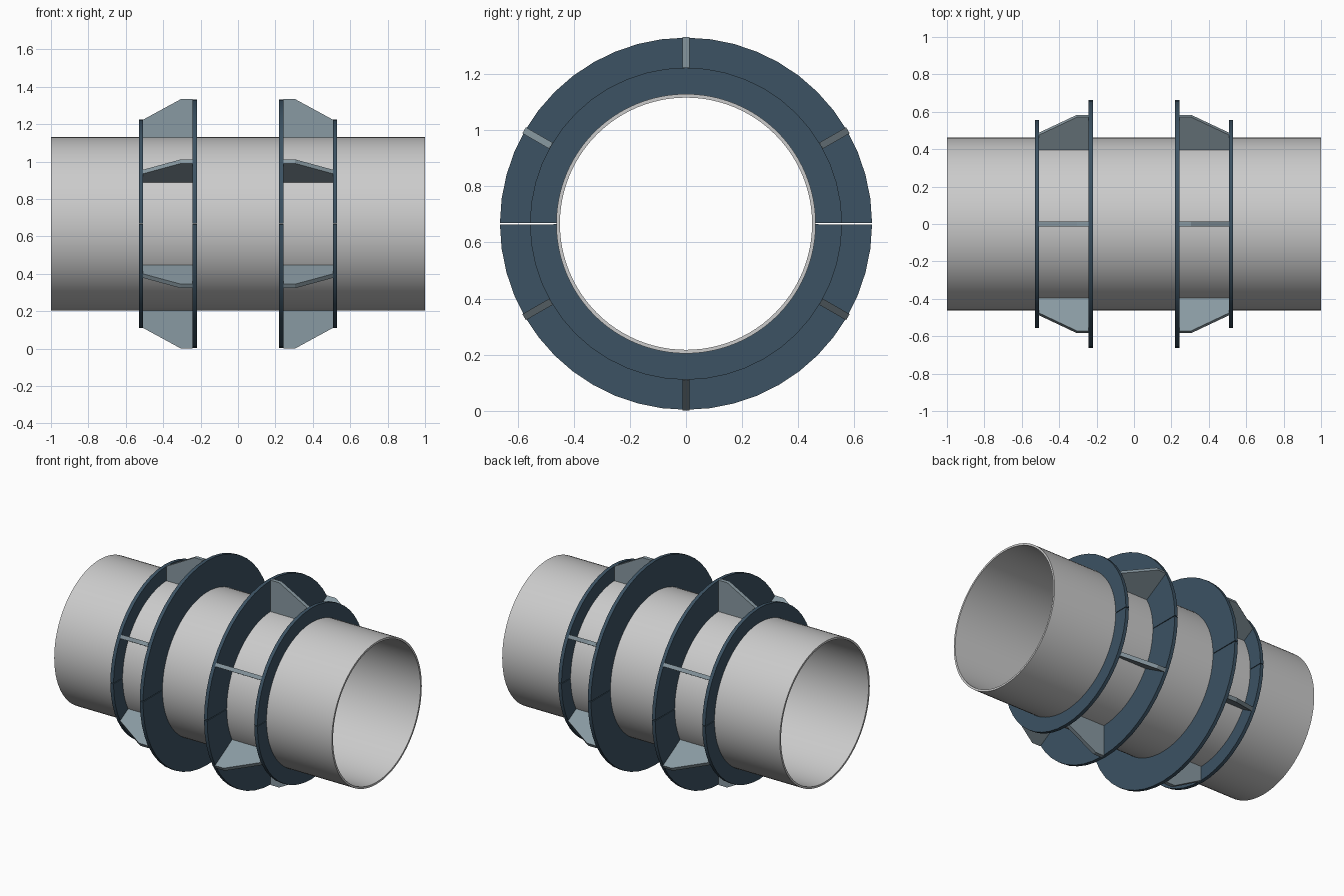
import bpy, math
from mathutils import Matrix

if "Cube" in bpy.data.objects:
    bpy.data.objects.remove(bpy.data.objects["Cube"])

CZ = 0.667           # pipe axis height
R_PIPE, R_BIG, R_SMALL = 0.463, 0.664, 0.557


def material(name, rgb):
    m = bpy.data.materials.new(name)
    m.diffuse_color = (*rgb, 1)
    m.use_nodes = True
    m.node_tree.nodes["Principled BSDF"].inputs["Base Color"].default_value = m.diffuse_color
    return m


ring_mat = material("dark_blue_steel", (0.045, 0.085, 0.125))
rib_mat = material("blue_grey_steel", (0.25, 0.32, 0.36))


def make_object(name, verts, faces, mat=None, smooth=True):
    me = bpy.data.meshes.new(name)
    me.from_pydata(verts, [], faces)
    ob = bpy.data.objects.new(name, me)
    bpy.context.collection.objects.link(ob)
    ob.location.z = CZ
    if mat:
        me.materials.append(mat)
    if smooth:
        bpy.ops.object.select_all(action='DESELECT')
        ob.select_set(True)
        bpy.context.view_layer.objects.active = ob
        bpy.ops.object.shade_smooth_by_angle(angle=math.radians(30))
    return ob


def sweep(name, x0, x1, r0, r1, start, end, seg, mat=None):
    """Rectangular section swept round the x axis, closed if a full turn."""
    full = end - start > 2 * math.pi - 1e-6
    n = seg if full else seg + 1
    verts, faces = [], []
    for i in range(n):
        a = start + (end - start) * i / seg
        for x, r in ((x0, r0), (x1, r0), (x1, r1), (x0, r1)):
            verts.append((x, r * math.cos(a), r * math.sin(a)))
    for i in range(seg):
        j = (i + 1) % n
        for k in range(4):
            l = (k + 1) % 4
            faces.append((4 * i + k, 4 * i + l, 4 * j + l, 4 * j + k))
    if not full:
        e = 4 * seg
        faces += [(3, 2, 1, 0), (e, e + 1, e + 2, e + 3)]
    return make_object(name, verts, faces, mat)


def gusset(name, side, angle):
    """Tapered rib plate between the two collars on one side."""
    profile = [(0.243, R_PIPE - 0.006), (0.507, R_PIPE - 0.006),
               (0.507, R_SMALL), (0.305, CZ), (0.243, CZ)]
    t, n = 0.0125, 5
    rot = Matrix.Rotation(angle, 4, 'X')
    verts = [(side * x, y, z) for y in (-t, t) for x, z in profile]
    faces = [tuple(range(n)), tuple(range(2 * n - 1, n - 1, -1))]
    faces += [(i, i + n, (i + 1) % n + n, (i + 1) % n) for i in range(n)]
    if side < 0:
        faces = [f[::-1] for f in faces]
    ob = make_object(name, verts, faces, rib_mat, smooth=False)
    ob.data.transform(rot)


# Main pipe
sweep("pipe", -1, 1, 0.45, R_PIPE, 0, 2 * math.pi, 96)

# Split collars (two half rings each) and the ribs between them
GAP = 0.004
for side, tag in ((-1, "left"), (1, "right")):
    for kind, xa, r in (("large", 0.22, R_BIG), ("small", 0.507, R_SMALL)):
        x0, x1 = sorted((side * xa, side * (xa + 0.023)))
        for half, a in (("upper", 0), ("lower", math.pi)):
            sweep(f"{tag}_{kind}_collar_{half}", x0, x1, R_PIPE, r,
                  a + GAP, a + math.pi - GAP, 24, ring_mat)
    for i in range(6):
        gusset(f"{tag}_rib_{i + 1}", side, i * math.pi / 3)
